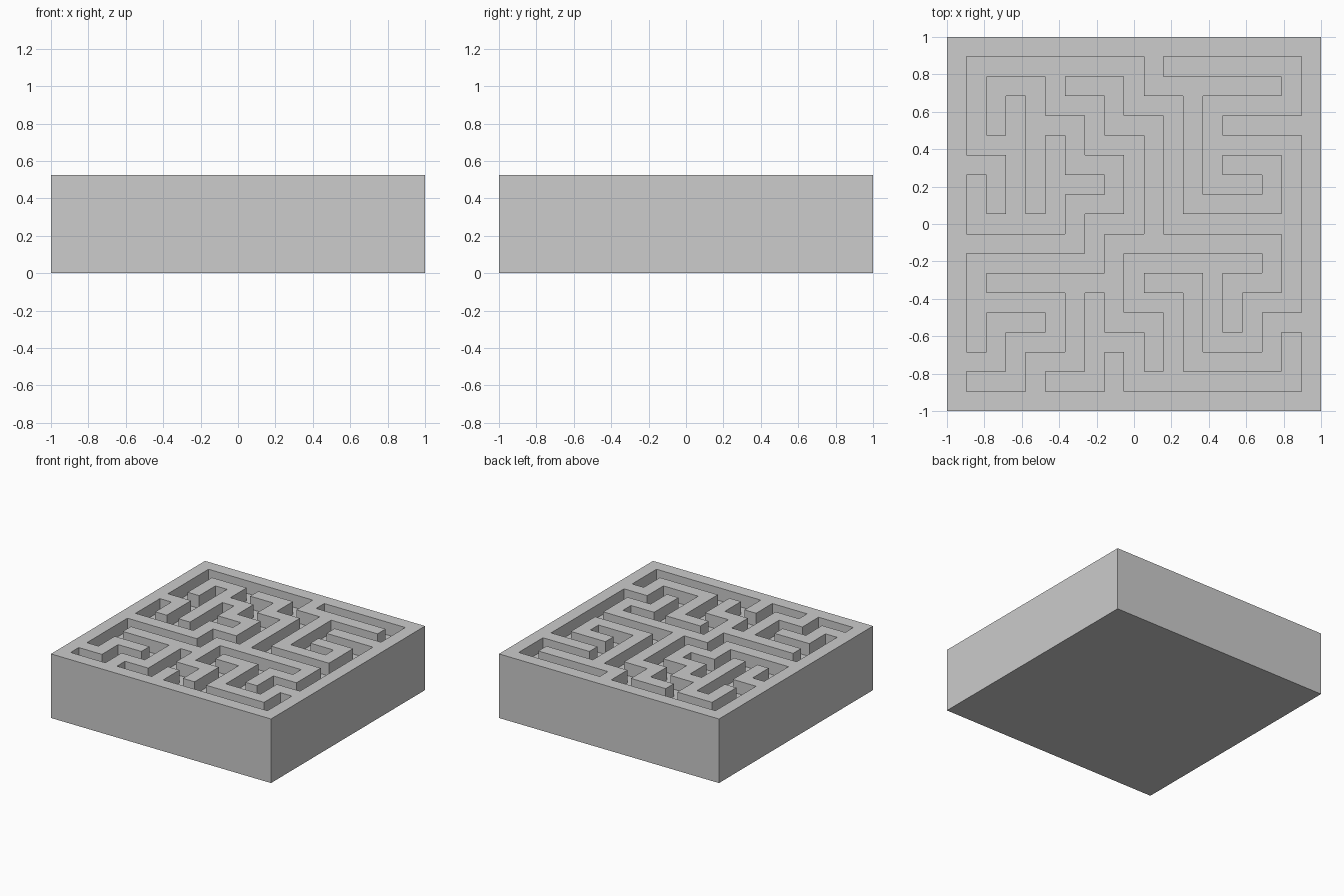
import bpy
import bmesh
import math

if "Cube" in bpy.data.objects:
    bpy.data.objects.remove(bpy.data.objects["Cube"])

# Plan of the block, back row first: '#' is wall, '.' is sunken path
PLAN = [
    "###################",
    "#.........#.......#",
    "#.###.###.#######.#",
    "#.#.#...#...#.....#",
    "#.#.###.###.#.#####",
    "#...#.#...#.#.....#",
    "###.#.###.#.#.###.#",
    "#.#.#...#.#.#...#.#",
    "#.#.#.###.#.#####.#",
    "#.....#...#.......#",
    "#######.#########.#",
    "#.......#.......#.#",
    "#.#######.###.###.#",
    "#.....#.#...#.#...#",
    "#.###.#.###.#.#.###",
    "#.#...#...#.#...#.#",
    "###.###.#.#.#####.#",
    "#...#...#.........#",
    "###################",
]
N = len(PLAN)
CELL = 2 / N
TOP = 5 * CELL
FLOOR = TOP - CELL

bm = bmesh.new()


def face(*pts):
    bm.faces.new([bm.verts.new(p) for p in pts])


def is_path(col, row):
    return PLAN[row][col] == "."


# Wall tops, path floors and the upright faces around the path
for row in range(N):
    for col in range(N):
        x0, x1 = -1 + col * CELL, -1 + (col + 1) * CELL
        y1, y0 = 1 - row * CELL, 1 - (row + 1) * CELL
        z = FLOOR if is_path(col, row) else TOP
        face((x0, y0, z), (x1, y0, z), (x1, y1, z), (x0, y1, z))
        if not is_path(col, row):
            continue
        sides = [(0, -1, (x1, y1), (x0, y1)), (0, 1, (x0, y0), (x1, y0)),
                 (-1, 0, (x0, y1), (x0, y0)), (1, 0, (x1, y0), (x1, y1))]
        for dc, dr, a, b in sides:
            if not is_path(col + dc, row + dr):
                face((*b, FLOOR), (*a, FLOOR), (*a, TOP), (*b, TOP))

bmesh.ops.remove_doubles(bm, verts=bm.verts[:], dist=1e-4)

# Outer sides and underside, grown down from the rim
rim = [e for e in bm.edges if e.is_boundary]
grown = bmesh.ops.extrude_edge_only(bm, edges=rim)["geom"]
for v in grown:
    if isinstance(v, bmesh.types.BMVert):
        v.co.z = 0
bottom = [e for e in grown if isinstance(e, bmesh.types.BMEdge)
          and all(v.co.z < 1e-5 for v in e.verts)]
bmesh.ops.contextual_create(bm, geom=bottom)

# Merge flat neighbours into clean faces
bmesh.ops.recalc_face_normals(bm, faces=bm.faces[:])
bmesh.ops.dissolve_limit(bm, angle_limit=math.radians(1),
                         verts=bm.verts[:], edges=bm.edges[:])
bmesh.ops.triangulate(bm, faces=[f for f in bm.faces if len(f.verts) > 4])

mesh = bpy.data.meshes.new("maze_block")
bm.to_mesh(mesh)
bm.free()

grey = bpy.data.materials.new("light grey")
grey.diffuse_color = (0.604, 0.604, 0.604, 1)
grey.use_nodes = True
grey.node_tree.nodes["Principled BSDF"].inputs["Base Color"].default_value = grey.diffuse_color
mesh.materials.append(grey)
block = bpy.data.objects.new("maze_block", mesh)
bpy.context.collection.objects.link(block)
